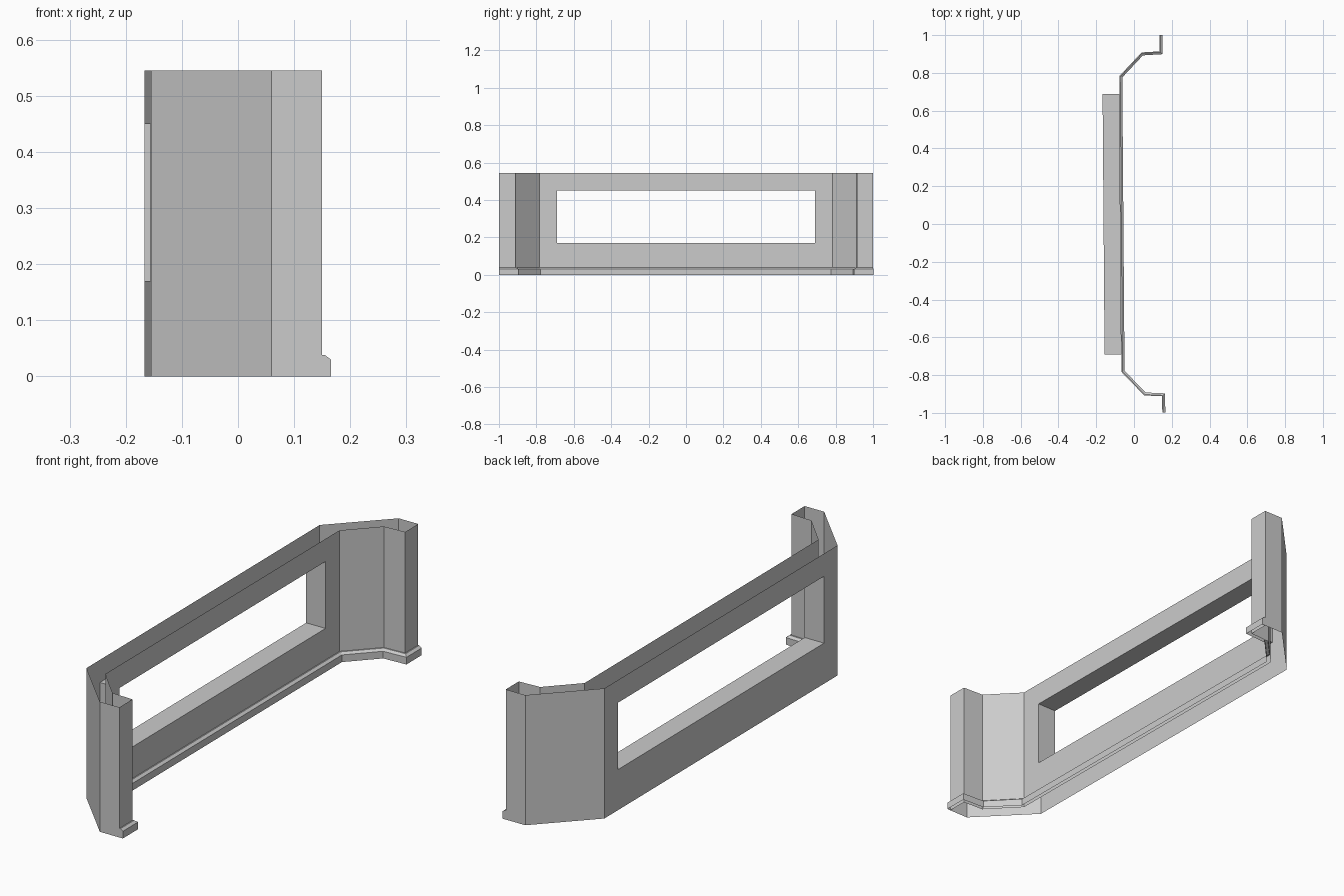
import bpy, bmesh
from mathutils import Vector

if "Cube" in bpy.data.objects:
    bpy.data.objects.remove(bpy.data.objects["Cube"])

HEIGHT = 0.545
WIN_Y, WIN_Z0, WIN_Z1 = 0.69, 0.17, 0.45
OUT_X, IN_X = -0.161, -0.072
TILT = 0.0077            # the whole bay is turned very slightly about z


def make_object(name, quads):
    bm = bmesh.new()
    for quad in quads:
        bm.faces.new([bm.verts.new(co) for co in quad])
    bmesh.ops.remove_doubles(bm, verts=bm.verts[:], dist=1e-5)
    mesh = bpy.data.meshes.new(name)
    bm.to_mesh(mesh)
    bm.free()
    obj = bpy.data.objects.new(name, mesh)
    obj.rotation_euler.z = TILT
    bpy.context.collection.objects.link(obj)
    return obj


def panel(p, q, z0=0.0, z1=HEIGHT):
    return [(*p, z0), (*q, z0), (*q, z1), (*p, z1)]


def mirrored(path):
    return path + [(x, -y) for x, y in reversed(path)]


def sheet(path):
    # vertical panels along a plan path; the long middle panel gets the window hole
    quads = []
    for p, q in zip(path, path[1:]):
        if abs(p[1] - q[1]) < 1:
            quads.append(panel(p, q))
            continue
        s = 1 if q[1] > p[1] else -1
        a, b = (p[0], -s * WIN_Y), (p[0], s * WIN_Y)
        for u, v in ((p, a), (a, b), (b, q)):
            for z0, z1 in ((0, WIN_Z0), (WIN_Z0, WIN_Z1), (WIN_Z1, HEIGHT)):
                if not (u == a and z0 == WIN_Z0):
                    quads.append(panel(u, v, z0, z1))
    return quads


# Room-side and outside wall skins, open at top and bottom
inner = mirrored([(0.142, -1), (0.142, -0.913), (0.047, -0.908), (IN_X, -0.783)])
outer = mirrored([(0.142, 1), (0.052, 1), (OUT_X, 0.78)])
make_object("inner_wall", sheet(inner))
make_object("outer_wall", sheet(outer))

# Window reveal joining both skins
ring = [(-WIN_Y, WIN_Z0), (WIN_Y, WIN_Z0), (WIN_Y, WIN_Z1), (-WIN_Y, WIN_Z1)]
make_object("window_reveal", [
    [(OUT_X, *a), (IN_X, *a), (IN_X, *b), (OUT_X, *b)]
    for a, b in zip(ring, ring[1:] + ring[:1])])


# Baseboard swept along the room side with mitred corners
def offset_path(path, dist):
    pts = [Vector(p) for p in path]
    normals = []
    for p, q in zip(pts, pts[1:]):
        d = (q - p).normalized()
        normals.append(Vector((d.y, -d.x)))
    result = []
    for i, p in enumerate(pts):
        n0, n1 = normals[max(i - 1, 0)], normals[min(i, len(normals) - 1)]
        result.append(p + (n0 + n1) * dist / (1 + n0.dot(n1)))
    return result


profile = [(0.016, 0), (0.016, 0.03), (0.005, 0.038), (0, 0.038)]
rails = [[(*p, z) for p in offset_path(inner, d)] for d, z in profile]
board = []
for low, high in zip(rails, rails[1:]):
    for i in range(len(inner) - 1):
        board.append([low[i], low[i + 1], high[i + 1], high[i]])
# end caps at both pillar edges
for i, step in ((0, 1), (-1, -1)):
    x, y, _ = rails[-1][i]
    board += [[(x, y, 0), rails[0][i], rails[1][i], (x, y, 0.03)][::step],
              [(x, y, 0.03), rails[1][i], rails[2][i], rails[3][i]][::step]]
make_object("baseboard", board)
